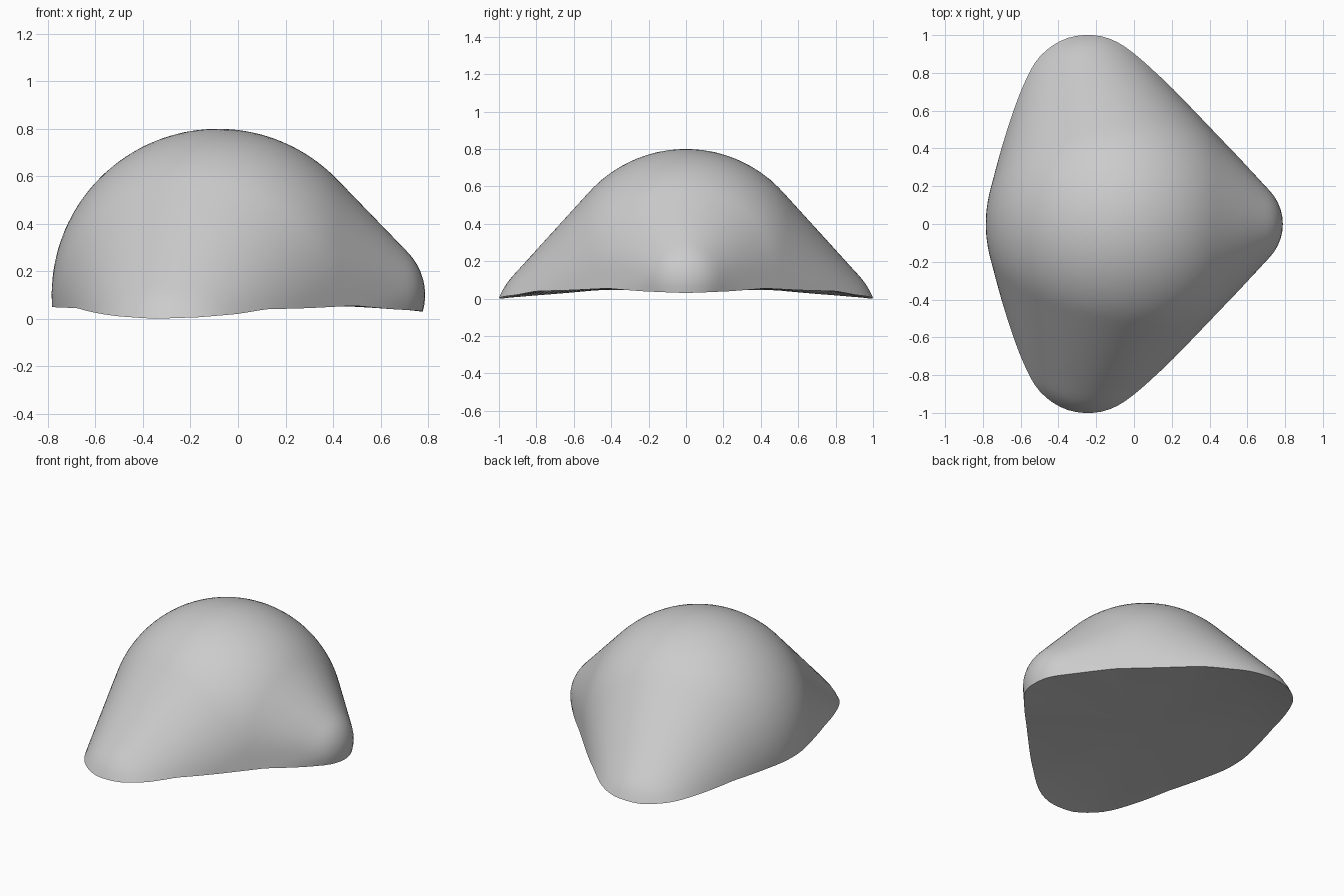
import bpy, bmesh, math
from mathutils import Vector, Matrix
from mathutils.bvhtree import BVHTree

cube = bpy.data.objects.get("Cube")
if cube:
    bpy.data.objects.remove(cube, do_unlink=True)

# Rounded masses the skin is stretched over: centre and radius
MASSES = [((-0.085, 0, 0.1), 0.70),
          ((0.53, 0, 0.1), 0.258)]
for side in (1, -1):
    MASSES += [((-0.24, 0.644 * side, -0.14), 0.385),
               ((-0.45, 0.35 * side, 0.05), 0.24)]

# Wavy lower rim: angle from +x and height, mirrored in y
RIM = [(0, .03), (18, .04), (36, .055), (58, .045), (76, .04), (85, .02),
       (95, .006), (105, 0), (115, .01), (141, .045), (180, .05)]


def rim_height(angle):
    for (a0, z0), (a1, z1) in zip(RIM, RIM[1:]):
        if angle <= a1:
            return z0 + (z1 - z0) * (angle - a0) / (a1 - a0)
    return RIM[-1][1]


def stretched_skin():
    """Convex skin around all the masses."""
    bm = bmesh.new()
    for centre, radius in MASSES:
        bmesh.ops.create_icosphere(bm, subdivisions=5, radius=radius,
                                   matrix=Matrix.Translation(centre))
    hull = bmesh.ops.convex_hull(bm, input=bm.verts)
    spare = {g for g in hull["geom_interior"] + hull["geom_unused"]
             if isinstance(g, bmesh.types.BMVert)}
    bmesh.ops.delete(bm, geom=list(spare), context="VERTS")
    tree = BVHTree.FromBMesh(bm)
    bm.free()
    return tree


# Regular dome grid projected onto the skin
skin = stretched_skin()
SIDES, RINGS = 144, 40
CENTRE_X, BASE_Z = -0.085, 0.056
bm = bmesh.new()
rings = []
for r in range(RINGS):
    lift = math.pi / 2 * r / RINGS
    ring = []
    for s in range(SIDES):
        turn = 2 * math.pi * s / SIDES
        degrees = math.degrees(turn)
        origin = Vector((CENTRE_X, 0, rim_height(min(degrees, 360 - degrees))))
        ray = Vector((math.cos(turn) * math.cos(lift),
                      math.sin(turn) * math.cos(lift), math.sin(lift)))
        ring.append(bm.verts.new(skin.ray_cast(origin, ray)[0]))
    rings.append(ring)

# Slightly hollow underside: a level middle that dips to the rim
level = []
for v in rings[0]:
    spot = Vector((CENTRE_X, 0, 0)).lerp(v.co, 0.72)
    level.append(bm.verts.new((spot.x, spot.y, BASE_Z)))
rings.insert(0, level)
crown = bm.verts.new((CENTRE_X, 0, 0.8))
base = bm.verts.new((CENTRE_X, 0, BASE_Z))
for s in range(SIDES):
    n = (s + 1) % SIDES
    for low, high in zip(rings, rings[1:]):
        bm.faces.new((low[s], low[n], high[n], high[s]))
    bm.faces.new((rings[-1][s], rings[-1][n], crown))
    bm.faces.new((level[n], level[s], base))

mesh = bpy.data.meshes.new("rounded_shell")
bm.to_mesh(mesh)
bm.free()
shell = bpy.data.objects.new("rounded_shell", mesh)
bpy.context.collection.objects.link(shell)

# Plain grey finish
grey = bpy.data.materials.new("plain_grey")
grey.use_nodes = True
grey.diffuse_color = (0.6, 0.6, 0.6, 1)
grey.node_tree.nodes["Principled BSDF"].inputs["Base Color"].default_value = (0.6, 0.6, 0.6, 1)
mesh.materials.append(grey)

bpy.context.view_layer.objects.active = shell
shell.select_set(True)
bpy.ops.object.shade_smooth_by_angle(angle=math.radians(40))
